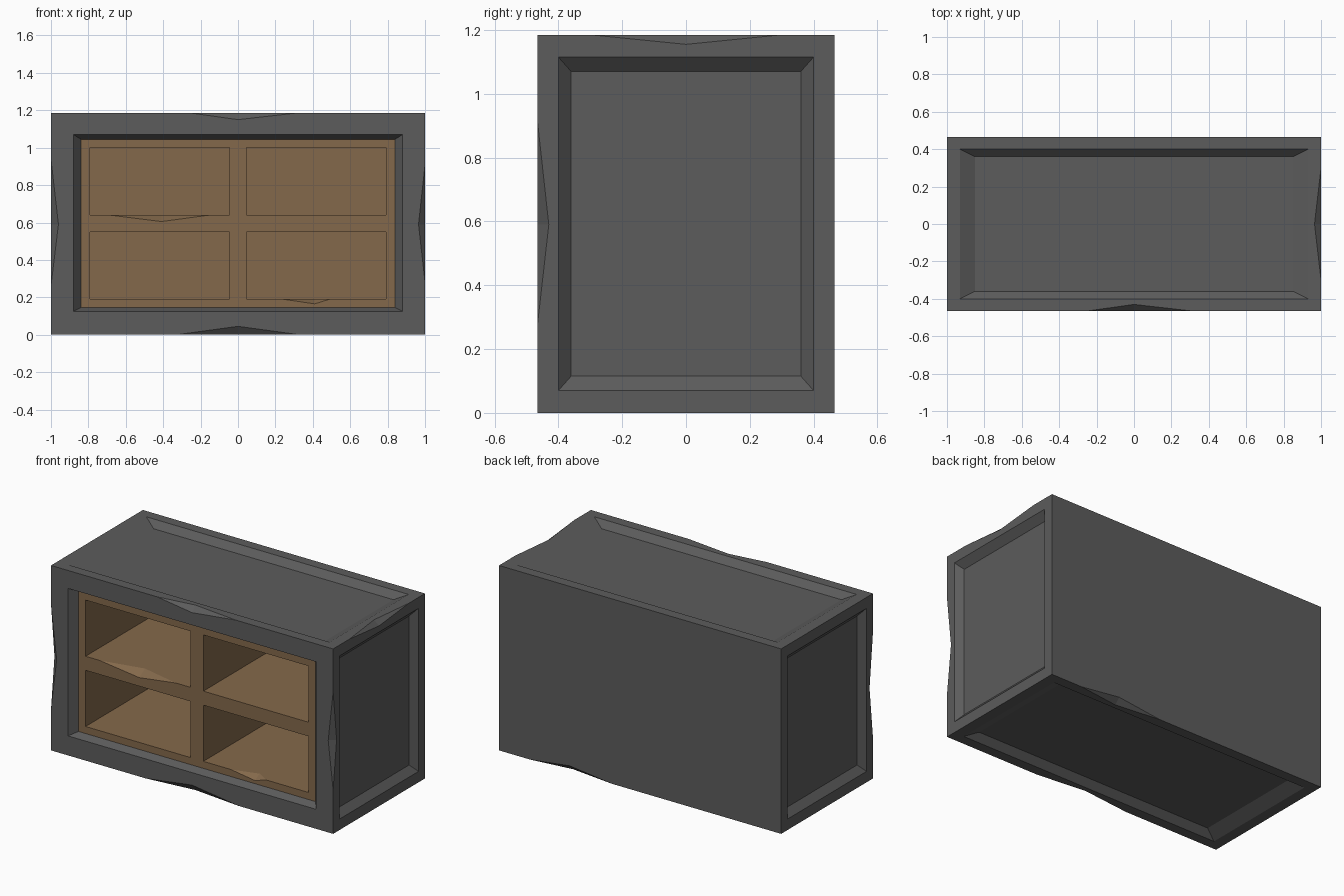
import bpy, bmesh
from mathutils import Vector
from itertools import product

if "Cube" in bpy.data.objects:
    bpy.data.objects.remove(bpy.data.objects["Cube"])

def material(name, rgb):
    m = bpy.data.materials.new(name)
    m.diffuse_color = (*rgb, 1)
    m.use_nodes = True
    m.node_tree.nodes["Principled BSDF"].inputs["Base Color"].default_value = m.diffuse_color
    return m

GREY = material("dark_grey", (0.107, 0.107, 0.107))
BROWN = material("wood_brown", (0.231, 0.141, 0.070))
HX, HY, H = 1.0, 0.465, 1.185

def hull(name, pts, mat):
    """Convex solid around the given points."""
    bm = bmesh.new()
    for p in pts:
        bm.verts.new(p)
    bmesh.ops.convex_hull(bm, input=bm.verts)
    bmesh.ops.dissolve_limit(bm, angle_limit=0.001, verts=bm.verts, edges=bm.edges)
    bmesh.ops.recalc_face_normals(bm, faces=bm.faces)
    me = bpy.data.meshes.new(name)
    bm.to_mesh(me)
    bm.free()
    me.materials.append(mat)
    ob = bpy.data.objects.new(name, me)
    bpy.context.collection.objects.link(ob)
    return ob

def box(name, x, y, z, mat):
    return hull(name, list(product(x, y, z)), mat)

def chip(a, b, p, q, mat):
    """Wedge cutter for a worn edge a-b, dented to p and q on the two faces."""
    a, b, p, q = map(Vector, (a, b, p, q))
    m, w = (p + q) / 2, q - p
    tri = [m, m + (a - m) * 1.2, m + (b - m) * 1.2]
    return hull("chip_cutter", [v + s * w for v in tri for s in (-1, 1)], mat)

def panel(axis, surface, depth, outer, inner, mat):
    """Sloped recess cutter; outer and inner are ((lo, hi), (lo, hi))."""
    k = 0.2
    over = [[o + (o - i) * k for o, i in zip(po, pi)] for po, pi in zip(outer, inner)]
    pts = []
    for rect, pos in ((over, surface - depth * k), (inner, surface + depth)):
        for u, v in product(*rect):
            c = [u, v]
            c.insert(axis, pos)
            pts.append(c)
    return hull("panel_cutter", pts, mat)

def cut(ob, cutters):
    for c in cutters:
        mod = ob.modifiers.new("cut", 'BOOLEAN')
        mod.operation, mod.solver, mod.object = 'DIFFERENCE', 'EXACT', c
    dg = bpy.context.evaluated_depsgraph_get()
    me = bpy.data.meshes.new_from_object(ob.evaluated_get(dg))
    ob.modifiers.clear()
    ob.data = me
    for c in cutters:
        bpy.data.objects.remove(c, do_unlink=True)

# grey outer case with sloped recessed panels
case = box("outer_case", (-HX, HX), (-HY, HY), (0, H), GREY)
cutters = []
for s in (-1, 1):
    cutters.append(panel(0, s * HX, -s * 0.04, ((-.4, .4), (.07, 1.115)),
                         ((-.36, .36), (.115, 1.07)), GREY))
for z, d in ((0, 0.04), (H, -0.04)):
    cutters.append(panel(2, z, d, ((-.93, .93), (-.4, .4)),
                         ((-.85, .85), (-.36, .36)), GREY))
# front opening and the cavity behind it
cutters.append(panel(1, -HY, 0.05, ((-.88, .88), (.125, 1.07)),
                     ((-.84, .84), (.145, 1.045)), GREY))
cutters.append(box("cavity_cutter", (-.84, .84), (-.43, .41), (.145, 1.045), GREY))

# worn edges of the case
D = 0.035
cutters += [
    chip((-.25, -HY, H), (.31, -HY, H), (0, -HY, H - D), (0, -HY + D, H), GREY),
    chip((-.33, -HY, 0), (.33, -HY, 0), (0, -HY, .045), (0, -HY + D, 0), GREY),
    chip((-1, -HY, .26), (-1, -HY, .94), (-.96, -HY, .59), (-1, -HY + D, .59), GREY),
    chip((1, -HY, .28), (1, -HY, .91), (.965, -HY, .59), (1, -HY + D, .59), GREY),
    chip((1, -.3, H), (1, .3, H), (1, 0, H - .03), (1 - D, 0, H), GREY),
    chip((.2, HY, 0), (.78, HY, 0), (.5, HY, D), (.5, HY - D, 0), GREY),
]
cut(case, cutters)

# brown insert with four open compartments
F = -HY + 0.05
insert = box("compartment_insert", (-.84, .84), (F, .41), (.145, 1.045), BROWN)
cutters = [box("hole_cutter", x, (F - .1, .38), z, BROWN)
           for x in ((-.79, -.045), (.045, .79)) for z in ((.19, .55), (.64, 1.0))]
cut(insert, cutters)
# worn shelf edges
cut(insert, [
    chip((-.69, F, .64), (-.15, F, .64), (-.41, F, .605), (-.41, F + .06, .64), BROWN),
    chip((.24, F, .19), (.49, F, .19), (.41, F, .165), (.41, F + .05, .19), BROWN),
])
